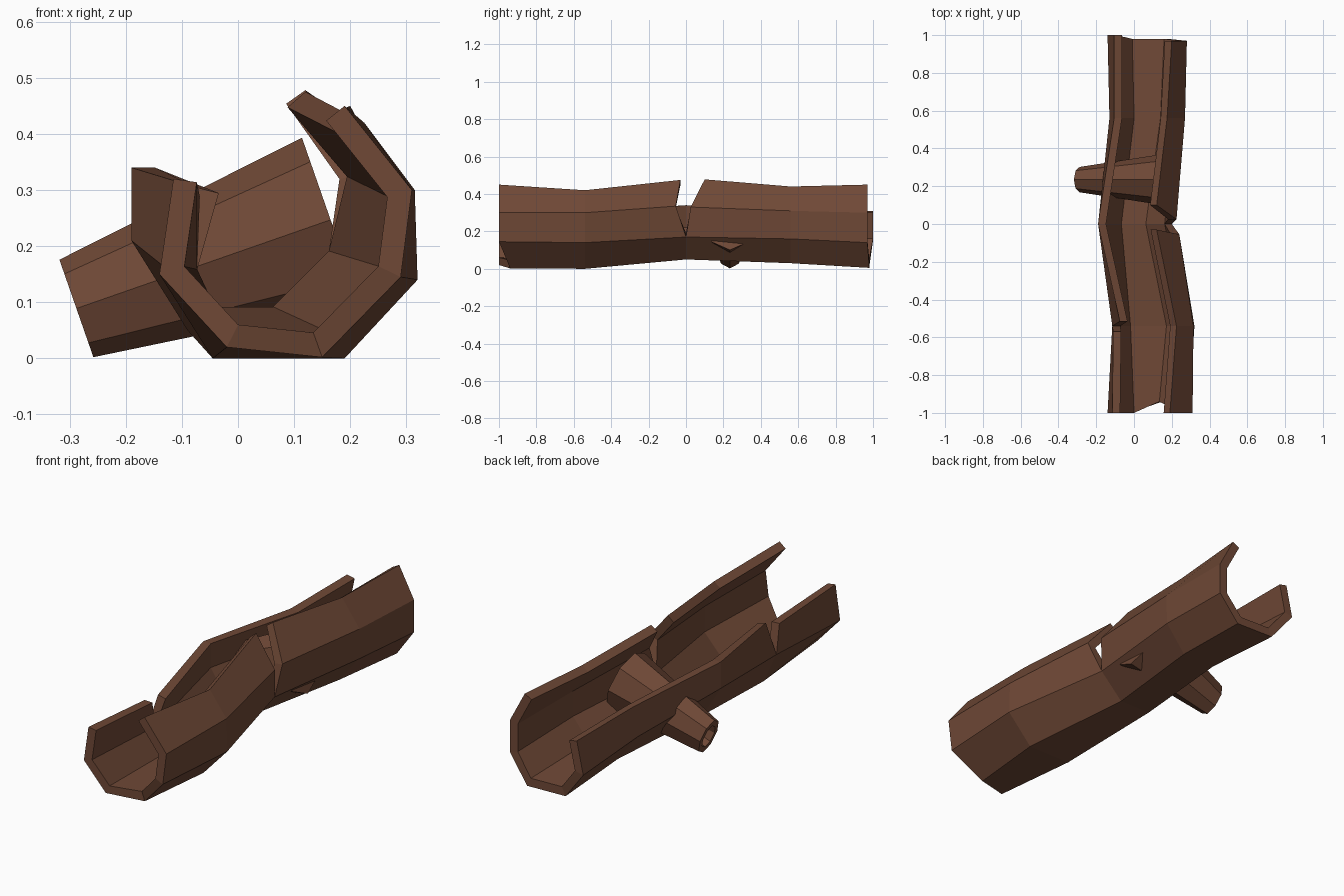
import bpy, bmesh, math
from mathutils import Vector

if "Cube" in bpy.data.objects:
    bpy.data.objects.remove(bpy.data.objects["Cube"])

bark = bpy.data.materials.new("bark brown")
bark.diffuse_color = (0.16, 0.066, 0.037, 1)
bark.use_nodes = True
bark.node_tree.nodes["Principled BSDF"].inputs["Base Color"].default_value = bark.diffuse_color
WALL = 0.042


def finish(bm, name):
    bmesh.ops.remove_doubles(bm, verts=bm.verts, dist=0.0005)
    bmesh.ops.recalc_face_normals(bm, faces=bm.faces)
    me = bpy.data.meshes.new(name)
    bm.to_mesh(me)
    bm.free()
    me.materials.append(bark)
    ob = bpy.data.objects.new(name, me)
    bpy.context.collection.objects.link(ob)
    return ob


def section(y, pts, shift={}):
    """Outer and inner 3D points of an open trough profile (left tip to right tip)."""
    p = [Vector(q) for q in pts]
    normals = []
    for a, b in zip(p, p[1:]):
        d = (b - a).normalized()
        normals.append(Vector((-d.y, d.x)))
    outer, inner = [], []
    for i, q in enumerate(p):
        n0, n1 = normals[max(i - 1, 0)], normals[min(i, len(normals) - 1)]
        m = (n0 + n1) / (1 + n0.dot(n1))
        yy = y + shift.get(i, 0)
        r = q + m * WALL
        outer.append((q.x, yy, q.y))
        inner.append((r.x, yy, r.y))
    return outer, inner


# Cross-sections along the trunk; b/c pairs differ only where the wall is cracked
low_b = [(-.115, .15), (-.045, 0), (.19, 0), (.32, .14), (.315, .30), (.225, .42)]
left_c = [(-.19, .34), (-.19, .21), (-.09, .05), (.08, .05), (.20, .17)]
front = section(-1, [(-.115, .32), (-.14, .15), (-.02, .02), (.15, .002),
                     (.29, .145), (.31, .30), (.19, .45)], {3: .06})
notch_a = section(-.54, [(-.11, .29)] + low_b, {0: -.03})
notch_b = section(-.54, [(-.075, .305)] + low_b, {0: .025})
crack_a = section(0, left_c + [(.24, .335), (.12, .475)], {5: -.055, 6: -.03})
crack_b = section(0, left_c + [(.225, .33), (.12, .478)], {5: .025, 6: .1})
rear_mid = section(.56, [(-.105, .31), (-.13, .17), (-.02, .03), (.16, .03),
                         (.265, .16), (.27, .31), (.175, .44)])
rear = section(.98, [(-.105, .31), (-.14, .15), (-.03, .01), (.18, .005),
                     (.28, .14), (.28, .30), (.2, .45)],
               {0: .02, 1: .02, 4: -.01, 5: -.01, 6: -.01})
# keep the shared inner corner of the notch and crack joined
notch_b[1][1] = notch_a[1][1]
crack_b[1][4] = crack_a[1][4]

# Hollow trunk
bm = bmesh.new()


def quad(*co):
    bm.faces.new([bm.verts.new(c) for c in co])


def loft(s, e):
    for k in (0, 1):
        for j in range(6):
            quad(s[k][j], s[k][j + 1], e[k][j + 1], e[k][j])
    for j in (0, 6):
        quad(s[0][j], s[1][j], e[1][j], e[0][j])


def cap(s, js):
    for j in js:
        quad(s[0][j], s[0][j + 1], s[1][j + 1], s[1][j])


for s, e in ((front, notch_a), (notch_b, crack_a), (crack_b, rear_mid), (rear_mid, rear)):
    loft(s, e)
cap(front, range(6))
cap(rear, range(6))
for s in (notch_a, notch_b):
    cap(s, [0])
for s in (crack_a, crack_b):
    cap(s, [4, 5])
finish(bm, "hollow_trunk")

# Tapered branch stub through the left wall, with a recessed tip
bm = bmesh.new()
tip, root = Vector((-.288, .235, .089)), Vector((.165, .235, .247))
axis = (root - tip).normalized()
up = Vector((-axis.z, 0, axis.x))


def ring(c, r, ry):
    return [bm.verts.new(c + up * r * math.cos(a) + Vector((0, ry * math.sin(a), 0)))
            for a in (i * math.tau / 8 for i in range(8))]


rings = [ring(tip + axis * .07, .05, .036), ring(tip, .06, .044),
         ring(tip, .092, .067), ring(root, .155, .137)]
for a, b in zip(rings, rings[1:]):
    for i in range(8):
        bm.faces.new((a[i], a[(i + 1) % 8], b[(i + 1) % 8], b[i]))
bm.faces.new(rings[0])
bm.faces.new(rings[-1])
finish(bm, "branch_stub")
